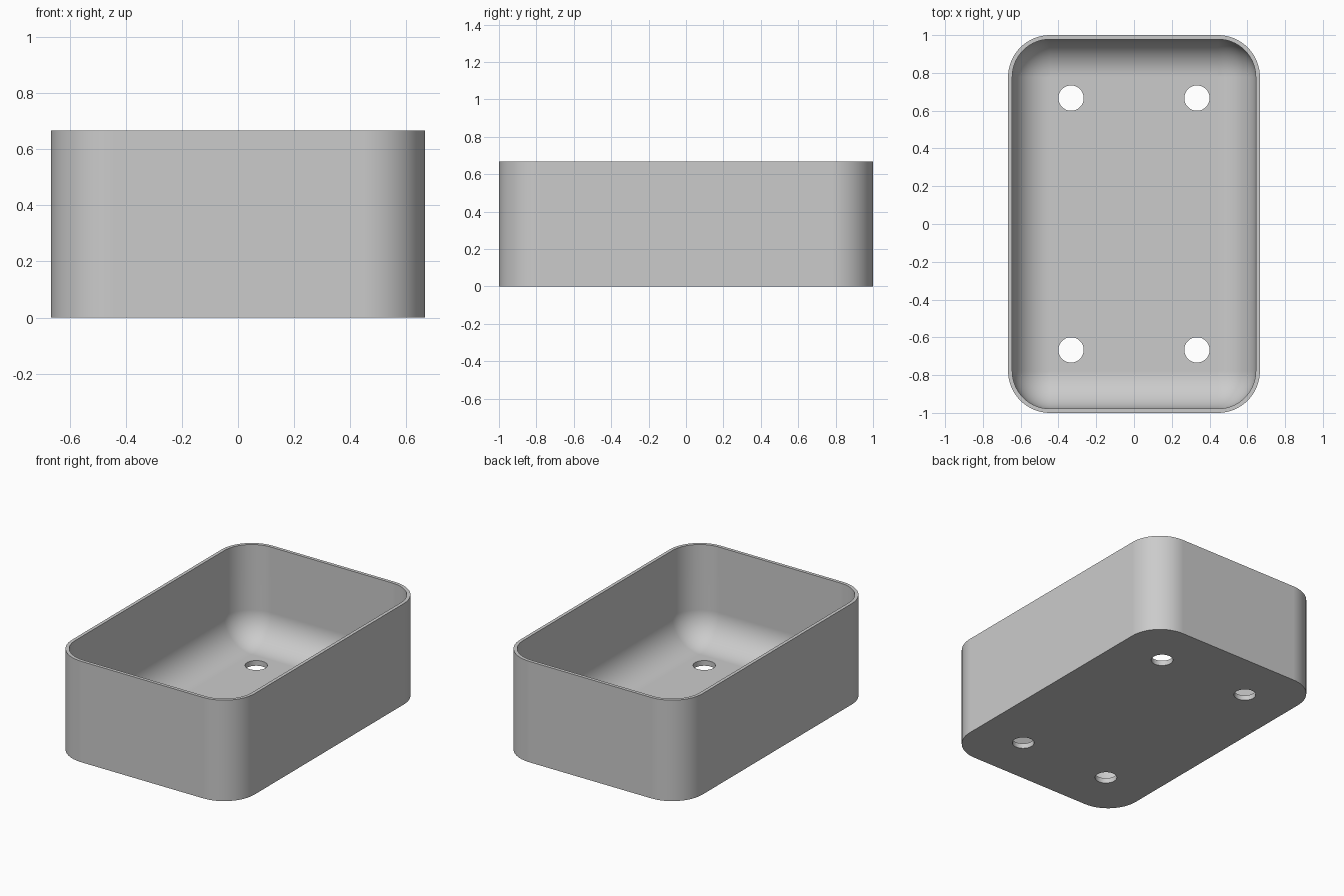
import bpy
import bmesh
from math import cos, sin, pi, radians

if "Cube" in bpy.data.objects:
    bpy.data.objects.remove(bpy.data.objects["Cube"], do_unlink=True)

HALF_X, HALF_Y, HEIGHT = 2 / 3, 1.0, 2 / 3
WALL, FLOOR = 0.022, 0.034
FILLET = 0.2                      # inner corner and floor fillet radius
CORNER = FILLET + WALL            # outer corner radius
HOLE_R, HOLE_X, HOLE_Y = 0.067, 1 / 3, 2 / 3
STEPS = 16

grey = bpy.data.materials.new("light grey plastic")
grey.use_nodes = True
COLOUR = (0.6, 0.6, 0.6, 1)
grey.diffuse_color = COLOUR
grey.node_tree.nodes["Principled BSDF"].inputs["Base Color"].default_value = COLOUR


def rounded_ring(bm, inset, z):
    """Rounded rectangle, inset from the outer wall."""
    r = max(CORNER - inset, 0)
    cx, cy = HALF_X - CORNER, HALF_Y - CORNER
    ring = []
    for q, (sx, sy) in enumerate([(1, 1), (-1, 1), (-1, -1), (1, -1)]):
        for i in range(STEPS + 1):
            a = (q + i / STEPS) * pi / 2
            ring.append(bm.verts.new((sx * cx + r * cos(a), sy * cy + r * sin(a), z)))
    return ring


def bridge(bm, low, high):
    n = len(low)
    for i in range(n):
        j = (i + 1) % n
        bm.faces.new((low[i], low[j], high[j], high[i]))


# Tray: outer wall, rim, inner wall and rounded inner floor
bm = bmesh.new()
rings = [rounded_ring(bm, 0, 0), rounded_ring(bm, 0, HEIGHT), rounded_ring(bm, WALL, HEIGHT)]
for i in range(STEPS + 1):
    a = i / STEPS * pi / 2
    rings.append(rounded_ring(bm, WALL + FILLET * (1 - cos(a)), FLOOR + FILLET * (1 - sin(a))))
for low, high in zip(rings, rings[1:]):
    bridge(bm, low, high)
bm.faces.new(rings[0][::-1])
bm.faces.new(rings[-1])
bmesh.ops.remove_doubles(bm, verts=bm.verts, dist=0.0005)
bmesh.ops.recalc_face_normals(bm, faces=bm.faces)
mesh = bpy.data.meshes.new("tray")
bm.to_mesh(mesh)
bm.free()
tray = bpy.data.objects.new("tray", mesh)
bpy.context.collection.objects.link(tray)
mesh.materials.append(grey)

# Four drain holes through the floor
bm = bmesh.new()
for x in (-HOLE_X, HOLE_X):
    for y in (-HOLE_Y, HOLE_Y):
        made = bmesh.ops.create_cone(bm, cap_ends=True, segments=48, radius1=HOLE_R,
                                     radius2=HOLE_R, depth=0.3)
        bmesh.ops.translate(bm, verts=made["verts"], vec=(x, y, 0))
cut_mesh = bpy.data.meshes.new("hole_cutter")
bm.to_mesh(cut_mesh)
bm.free()
cut_mesh.materials.append(grey)
cutter = bpy.data.objects.new("hole_cutter", cut_mesh)
bpy.context.collection.objects.link(cutter)
cutter.hide_render = True

bpy.ops.object.select_all(action="DESELECT")
tray.select_set(True)
bpy.context.view_layer.objects.active = tray
cut = tray.modifiers.new("holes", "BOOLEAN")
cut.operation, cut.solver, cut.object = "DIFFERENCE", "EXACT", cutter
bpy.ops.object.modifier_apply(modifier=cut.name)
bpy.data.objects.remove(cutter, do_unlink=True)

# Smooth curves, crisp rim and hole edges, flat walls
bpy.ops.object.shade_smooth_by_angle(angle=radians(30))
flat = tray.modifiers.new("flat_walls", "WEIGHTED_NORMAL")
flat.keep_sharp = True
